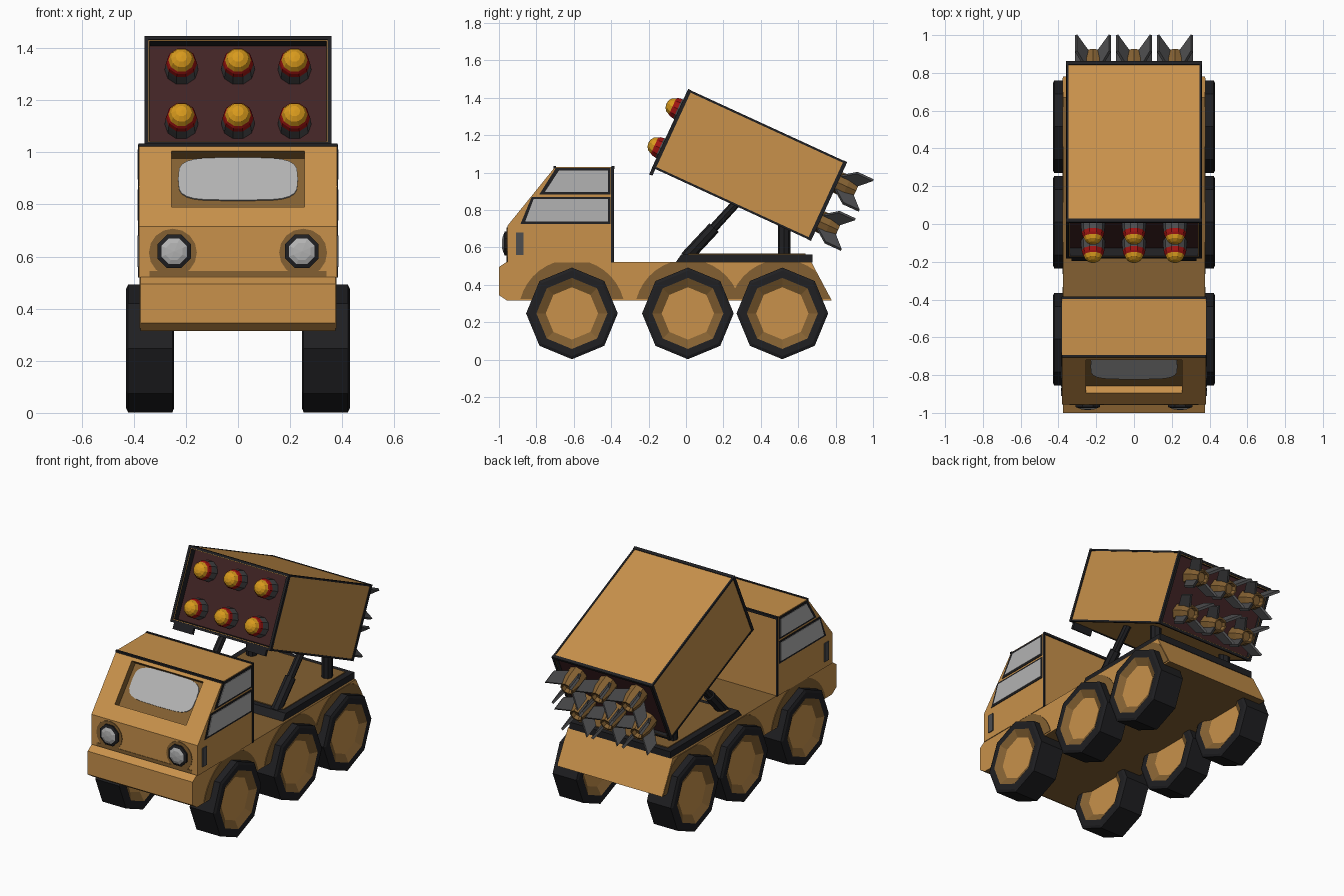
import bpy, bmesh, math
from mathutils import Matrix, Vector

if "Cube" in bpy.data.objects:
    bpy.data.objects.remove(bpy.data.objects["Cube"])

def material(name, r, g, b):
    m = bpy.data.materials.new(name)
    m.diffuse_color = (r, g, b, 1)
    m.use_nodes = True
    m.node_tree.nodes["Principled BSDF"].inputs["Base Color"].default_value = m.diffuse_color
    return m

BODY = material("sand_paint", .58, .285, .07)
DIRT = material("dusty_brown", .23, .118, .032)
TRIM = material("black_trim", .014, .014, .016)
GLASS = material("pale_glass", .45, .45, .45)
MAROON = material("dark_maroon", .052, .017, .018)
RED = material("red", .35, .007, .006)
YELLOW = material("yellow", .68, .32, .012)
GREY = material("dark_grey", .075, .075, .078)
I = Matrix.Identity(4)

def finish(name, bm, mats, M=I):
    bmesh.ops.transform(bm, matrix=M, verts=bm.verts)
    bmesh.ops.recalc_face_normals(bm, faces=bm.faces)
    me = bpy.data.meshes.new(name)
    bm.to_mesh(me)
    bm.free()
    for m in mats:
        me.materials.append(m)
    ob = bpy.data.objects.new(name, me)
    bpy.context.collection.objects.link(ob)
    return ob

def prism_bm(pts, x0, x1):
    """Extrude a (y, z) outline from x0 to x1."""
    bm = bmesh.new()
    a = [bm.verts.new((x0, y, z)) for y, z in pts]
    b = [bm.verts.new((x1, y, z)) for y, z in pts]
    bm.faces.new(a)
    bm.faces.new(b[::-1])
    for i in range(len(pts)):
        j = (i + 1) % len(pts)
        bm.faces.new((a[i], b[i], b[j], a[j]))
    bmesh.ops.recalc_face_normals(bm, faces=bm.faces)
    bm.normal_update()
    return bm

def prism(name, pts, x0, x1, mat, M=I):
    return finish(name, prism_bm(pts, x0, x1), [mat], M)

def box(name, x0, x1, y0, y1, z0, z1, mat, M=I):
    return prism(name, [(y0, z0), (y1, z0), (y1, z1), (y0, z1)], x0, x1, mat, M)

def lathe(name, prof, n, mats, origin, axis, M=I, turn=0.0):
    """Revolve (radius, distance, material index of next band) around an axis."""
    bm = bmesh.new()
    rings = []
    for r, d, _ in prof:
        k = n if r > 0 else 1
        rings.append([bm.verts.new((r * math.cos(turn + 2 * math.pi * i / n),
                                    r * math.sin(turn + 2 * math.pi * i / n), d)) for i in range(k)])
    for (a, b), p in zip(zip(rings, rings[1:]), prof):
        for i in range(n):
            j = (i + 1) % n
            vs = [a[i % len(a)], a[j % len(a)], b[j % len(b)], b[i % len(b)]]
            f = bm.faces.new(list(dict.fromkeys(vs)))
            f.material_index = p[2]
    rot = Vector(axis).to_track_quat('Z', 'Y').to_matrix().to_4x4()
    return finish(name, bm, mats, M @ Matrix.Translation(origin) @ rot)

def rod(name, p, q, r, n, mat):
    d = Vector(q) - Vector(p)
    lathe(name, [(0, 0, 0), (r, 0, 0), (r, d.length, 0), (0, d.length, 0)], n, [mat], p, d)

# chassis with bumper nose and raked tail
bm = prism_bm([(-1, .345), (-1, .495), (-.96, .522), (.67, .522), (.78, .315), (-.955, .315)], -.375, .375)
for f in bm.faces:
    f.material_index = int(abs(f.normal.z) > .9)
finish("chassis", bm, [BODY, DIRT])

# cab with recessed windscreen opening
bm = prism_bm([(-.955, .52), (-.955, .715), (-.70, 1.03), (-.39, 1.03), (-.39, .52)], -.38, .38)
front = next(f for f in bm.faces if f.normal.y < -.5 and f.normal.z > .3)
bmesh.ops.inset_individual(bm, faces=[front], thickness=.03)
for v in front.verts:
    z = 1.005 if v.co.z > .88 else .79
    v.co = (math.copysign(.255, v.co.x), -.955 + (z - .715) * .8095, z)
bm.normal_update()
walls = bmesh.ops.inset_individual(bm, faces=[front], thickness=.001, depth=-.045)['faces']
bm.normal_update()
for f in walls + [front]:
    f.material_index = 0 if f.normal.z > .65 else 1
finish("cab", bm, [BODY, DIRT])

# windscreen glass, rounded outline lying in the slope
oval = []
for i in range(24):
    a = 2 * math.pi * i / 24
    c, s = math.cos(a), math.sin(a)
    oval.append((.23 * math.copysign(abs(c) ** .45, c), .105 * math.copysign(abs(s) ** .55, s)))
slope = Matrix(((0, 1, 0, 0), (-.777, 0, .629, -.752), (.629, 0, .777, .895), (0, 0, 0, 1)))
prism("windscreen", oval, 0, .006, GLASS, slope)

# roof and rear edge trims
box("roof_rear_trim", -.382, .382, -.398, -.383, 1.018, 1.034, TRIM)
box("roof_front_trim", -.382, .382, -.708, -.694, 1.022, 1.034, TRIM)
box("nose_dirt_strip", -.34, .34, -.958, -.95, .524, .545, DIRT)

for s, side in ((1, "right"), (-1, "left")):
    x = .38 * s
    # side windows on dark frames
    windows = {"upper": ([(-.68, 1.01), (-.418, 1.01), (-.418, .895), (-.755, .895)],
                         [(-.695, 1.025), (-.405, 1.025), (-.405, .882), (-.785, .882)]),
               "lower": ([(-.815, .858), (-.418, .858), (-.418, .738), (-.86, .738)],
                         [(-.825, .87), (-.405, .87), (-.405, .725), (-.885, .725)])}
    for key, (pane, frame) in windows.items():
        prism(f"{side}_{key}_window_frame", frame, x - .002 * s, x + .003 * s, TRIM)
        prism(f"{side}_{key}_window", pane, x, x + .006 * s, GLASS)
    box(f"{side}_cab_rear_trim", x - .005 * s, x + .003 * s, -.4, -.386, .52, 1.03, TRIM)
    box(f"{side}_side_vent", x - .002 * s, x + .006 * s, -.91, -.868, .56, .68, GREY)
    # headlights with dirty surround
    lathe(f"{side}_headlight", [(0, -.01, 0), (.07, -.01, 0), (.07, .014, 0), (.053, .02, 1), (.035, .027, 1), (0, .03, 1)],
          8, [TRIM, GLASS], (.245 * s, -.955, .62), (0, -1, 0), turn=math.pi / 8)
    lathe(f"{side}_headlight_dirt", [(0, -.002, 0), (.092, -.002, 0), (.092, .004, 0), (0, .004, 0)],
          16, [DIRT], (.25 * s, -.955, .615), (0, -1, 0))
    for n, yc in enumerate((-.61, .01, .515), 1):
        # wheel: black tyre with dished hub on both sides
        lathe(f"{side}_wheel_{n}",
              [(0, .275, 1), (.14, .275, 2), (.19, .245, 0), (.228, .245, 0), (.245, .252, 0), (.245, .422, 0),
               (.228, .43, 0), (.19, .43, 2), (.14, .405, 1), (0, .405, 1)],
              8, [TRIM, BODY, DIRT], (0, yc, .247), (s, 0, 0))
        # dusty arch on the chassis side
        arch = []
        for i in range(17):
            a = math.radians(15 + 150 * i / 16)
            z = min(.25 + .285 * math.sin(a), .52)
            arch.append((min(yc + .285 * math.cos(a), .668 + (.522 - z) * .53), z))
        prism(f"{side}_arch_dirt_{n}", arch, .37 * s, .379 * s, DIRT)
    # lifting rams and rear posts
    rod(f"{side}_ram_sleeve", (.27 * s, -.0, .545), (.27 * s, .15, .705), .034, 8, TRIM)
    rod(f"{side}_ram_rod", (.27 * s, .13, .685), (.27 * s, .29, .86), .024, 8, TRIM)
    rod(f"{side}_rear_post", (.27 * s, .525, .55), (.27 * s, .525, .73), .034, 8, TRIM)

# launcher bed: dark plate with a brown top
prism("bed_plate", [(-.055, .52), (-.025, .563), (.675, .563), (.675, .52)], -.36, .36, TRIM)
box("bed_top", -.32, .32, .01, .64, .56, .568, DIRT)

# tilted launcher box, built along local y and then turned
L = Matrix.Translation((0, .34, 1.041)) @ Matrix.Rotation(math.radians(-24.7), 4, 'X')
bm = prism_bm([(-.463, -.228), (.463, -.228), (.463, .228), (-.463, .228)], -.355, .355)
for f in [f for f in bm.faces if abs(f.normal.y) > .9]:
    depth = .045 if f.normal.y < 0 else .02
    bmesh.ops.inset_individual(bm, faces=[f], thickness=.022)
    for w in bmesh.ops.inset_individual(bm, faces=[f], thickness=.002, depth=-depth)['faces']:
        w.material_index = 2
    f.material_index = 1
finish("launcher_box", bm, [BODY, MAROON, TRIM], L)

# dark edging around both ends and along the four long edges
for end, u in (("front", -.458), ("rear", .458)):
    a, b = u - .01, u + .01
    for s in (1, -1):
        box(f"{end}_frame_side", .343 * s, .359 * s, a, b, -.232, .232, TRIM, L)
        box(f"{end}_frame_bar", -.359, .359, a, b, .217 * s, .232 * s, TRIM, L)
for sx in (1, -1):
    for sz in (1, -1):
        box("long_edge_trim", .346 * sx, .3575 * sx, -.46, .46, .219 * sz, .2305 * sz, TRIM, L)
    box("front_lip", .19 * sx, .33 * sx, -.467, -.448, -.27, -.22, TRIM, L)

# six rockets: grey body, red collar, yellow tip, finned tail
for x in (-.217, 0, .217):
    for v in (-.118, .112):
        lathe("rocket_nose", [(.065, .41, 0), (.062, .455, 0), (.06, .475, 1), (.056, .495, 1), (.05, .505, 2),
                              (.04, .525, 2), (.022, .537, 2), (0, .541, 2)],
              10, [GREY, RED, YELLOW], (x, 0, v), (0, -1, 0), L)
        lathe("rocket_tail", [(0, .43, 0), (.06, .43, 0), (.06, .52, 0), (.045, .575, 0), (.036, .575, 0), (.03, .55, 0), (0, .55, 0)],
              8, [DIRT], (x, 0, v), (0, 1, 0), L)
        for k in range(4):
            R = Matrix.Translation((x, 0, v)) @ Matrix.Rotation(math.radians(45 + 90 * k), 4, 'Y')
            prism("tail_fin", [(.45, .04), (.48, .065), (.54, .127), (.635, .127), (.57, .04)],
                  -.008, .008, GREY, L @ R)
